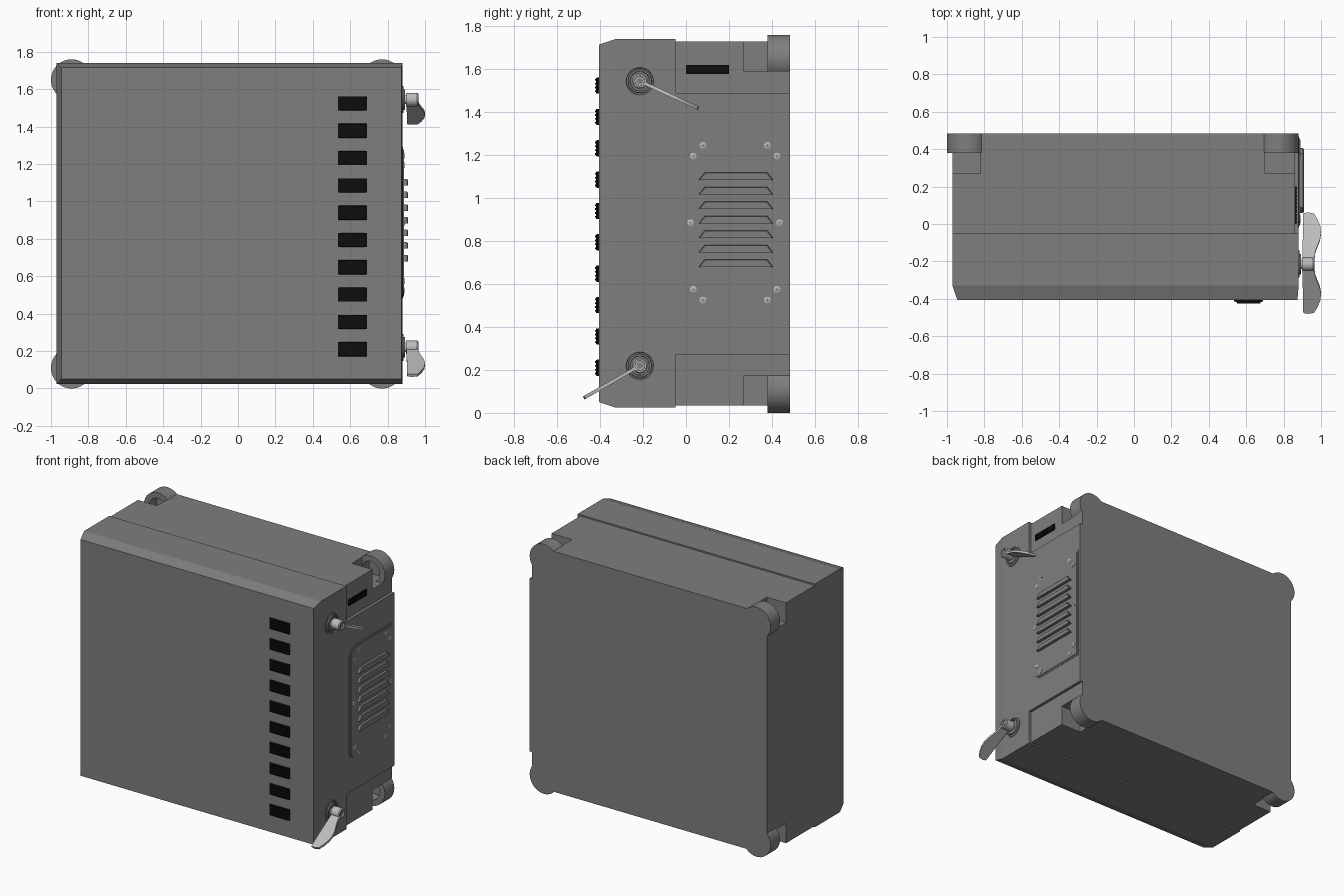
import bpy, bmesh, math
from mathutils import Vector

if "Cube" in bpy.data.objects:
    bpy.data.objects.remove(bpy.data.objects["Cube"])


def material(name, value):
    m = bpy.data.materials.new(name)
    m.use_nodes = True
    colour = (value, value, value, 1)
    m.diffuse_color = colour
    m.node_tree.nodes["Principled BSDF"].inputs["Base Color"].default_value = colour
    return m


GREY = material("enclosure grey", 0.21)
BLACK = material("vent black", 0.004)
METAL = material("light metal", 0.5)

# Maps a flat point and a height along an axis to 3D
PLACE = {
    "x": lambda a, b, h: Vector((h, a, b)),
    "y": lambda a, b, h: Vector((a, h, b)),
    "z": lambda a, b, h: Vector((b, a, h)),
}


def finish(name, bm, mat, smooth=False):
    bmesh.ops.recalc_face_normals(bm, faces=bm.faces)
    mesh = bpy.data.meshes.new(name)
    bm.to_mesh(mesh)
    bm.free()
    mesh.materials.append(mat)
    ob = bpy.data.objects.new(name, mesh)
    bpy.context.collection.objects.link(ob)
    if smooth:
        bpy.ops.object.select_all(action="DESELECT")
        ob.select_set(True)
        bpy.context.view_layer.objects.active = ob
        bpy.ops.object.shade_smooth_by_angle(angle=math.radians(35))
    return ob


def loft(name, rings, axis, mat, smooth=False):
    """Joins outlines given as (height, points) and caps both ends."""
    bm = bmesh.new()
    loops = [[bm.verts.new(PLACE[axis](a, b, h)) for a, b in pts] for h, pts in rings]
    n = len(loops[0])
    for low, high in zip(loops, loops[1:]):
        for i in range(n):
            j = (i + 1) % n
            bm.faces.new((low[i], low[j], high[j], high[i]))
    bm.faces.new(loops[0])
    bm.faces.new(loops[-1])
    return finish(name, bm, mat, smooth)


def prism(name, pts, axis, start, end, mat, smooth=False):
    return loft(name, [(start, pts), (end, pts)], axis, mat, smooth)


def rect(a0, a1, b0, b1):
    return [(a0, b0), (a1, b0), (a1, b1), (a0, b1)]


def circle(a, b, r, n=40):
    return [(a + r * math.cos(math.tau * i / n), b + r * math.sin(math.tau * i / n))
            for i in range(n)]


def turned(name, a, b, profile, axis, mat, n=40):
    """Turned part from (height, radius) steps."""
    return loft(name, [(h, circle(a, b, r, n)) for h, r in profile], axis, mat, True)


MID = 0.88           # mid height
LEFT, RIGHT = -0.97, 0.86
FACE = 0.88          # hardware side plane
BACK = 0.485

# Front cover with chamfered front edges
loft("front_cover", [
    (-0.05, rect(LEFT, FACE, 0.025, 1.74)),
    (-0.33, rect(LEFT, FACE, 0.025, 1.74)),
    (-0.405, rect(-0.945, 0.874, 0.05, 1.715)),
], "y", GREY)

# Rear body, stepped on the hardware side, with notched corners behind
step = [(RIGHT, 0.27), (FACE, 0.27), (FACE, 1.49), (RIGHT, 1.49)]
prism("body_middle", [(LEFT, 0.035), (RIGHT, 0.035)] + step
      + [(RIGHT, 1.73), (LEFT, 1.73)], "y", -0.05, 0.27, GREY)
prism("body_rear", [
    (-0.82, 0.035), (0.70, 0.035), (0.70, 0.175), (RIGHT, 0.175)] + step + [
    (RIGHT, 1.59), (0.70, 1.59), (0.70, 1.73), (-0.82, 1.73),
    (-0.82, 1.59), (LEFT, 1.59), (LEFT, 0.175), (-0.82, 0.175)],
    "y", 0.27, BACK, GREY)

# Hollow mounting lugs in the notches
for side, x in (("right", -0.89), ("left", 0.77)):
    for level, z in (("lower", 0.11), ("upper", 1.65)):
        turned(f"{level}_{side}_lug", x, z, [
            (0.46, 0.07), (0.38, 0.07), (0.38, 0.11), (BACK, 0.11)], "y", GREY)

# Ribbed black vents down the front
for i in range(10):
    z = 0.21 + i * 0.146
    loft(f"front_vent_{i + 1}", [
        (-0.40, rect(0.535, 0.69, z - 0.038, z + 0.038)),
        (-0.413, rect(0.535, 0.69, z - 0.038, z + 0.038)),
        (-0.419, rect(0.55, 0.675, z - 0.036, z + 0.036))], "y", BLACK)
    for k in range(4):
        c = z - 0.027 + k * 0.018
        prism(f"front_vent_{i + 1}_rib_{k + 1}", rect(0.55, 0.675, c - 0.004, c + 0.004),
              "y", -0.417, -0.424, BLACK)

# Side vent
prism("side_vent", rect(0.0, 0.2, 1.577, 1.62), "x", 0.855, 0.868, BLACK)
for k in range(10):
    y = 0.01 + k * 0.02
    prism(f"side_vent_rib_{k + 1}", rect(y - 0.004, y + 0.004, 1.58, 1.617),
          "x", 0.866, 0.871, BLACK)


# Louvre panel, rounded toward the front
def panel_outline(inset):
    y0, y1 = -0.02 + inset, 0.468 - inset
    z0, z1, r = 0.48 + inset, 1.29 - inset, 0.085 - inset
    pts = [(y1, z0), (y1, z1)]
    for cz, start in ((z1 - r, 90), (z0 + r, 180)):
        for i in range(9):
            t = math.radians(start + i * 11.25)
            pts.append((y0 + r + r * math.cos(t), cz + r * math.sin(t)))
    return pts


prism("panel_gasket", panel_outline(0), "x", FACE - 0.01, FACE + 0.003, GREY)
prism("louvre_panel", panel_outline(0.012), "x", FACE - 0.01, FACE + 0.007, GREY)
for i in range(7):
    z = 0.68 + i * 0.0675
    base = [(0.06, z), (0.405, z), (0.378, z + 0.035), (0.087, z + 0.035)]
    top = [(0.064, z), (0.401, z), (0.376, z + 0.031), (0.089, z + 0.031)]
    loft(f"louvre_{i + 1}", [(FACE, base), (0.903, base), (0.908, top)], "x", GREY)

# Panel screws with a cross recess
spots = [(dy, s * dz) for dy, dz in ((0.15, 0.36), (0.195, 0.31)) for s in (-1, 1)]
spots = [(s * dy, dz) for dy, dz in spots + [(0.207, 0)] for s in (-1, 1)]
for i, (dy, dz) in enumerate(spots):
    y, z = 0.229 + dy, 0.885 + dz
    turned(f"panel_screw_{i + 1}", y, z, [
        (FACE, 0.016), (0.889, 0.016), (0.891, 0.012)], "x", METAL, 16)
    for a, b in ((0.009, 0.002), (0.002, 0.009)):
        prism(f"panel_screw_{i + 1}_slot", rect(y - a, y + a, z - b, z + b),
              "x", 0.89, 0.8915, GREY)

# Latch handles: washer, hub and flat paddle lever
paddle = [(0, 0.90), (0.297, 0.905), (0.302, 0.93), (0.296, 0.962), (0.26, 0.982),
          (0.22, 0.996), (0.18, 1.0), (0.14, 0.994), (0.10, 0.979), (0.06, 0.967),
          (0, 0.965)]
for level, z, angle in (("upper", 1.545, -25), ("lower", 0.22, 210)):
    y = -0.215
    turned(f"{level}_latch_washer", y, z, [
        (FACE - 0.01, 0.072), (0.885, 0.072), (0.886, 0.064), (0.883, 0.062),
        (0.883, 0.056), (0.892, 0.054), (0.892, 0.046), (0.887, 0.044),
        (0.887, 0.02)], "x", GREY)
    turned(f"{level}_latch_hub", y, z, [
        (FACE, 0.025), (0.897, 0.025), (0.899, 0.036), (0.958, 0.036), (0.964, 0.031),
        (0.964, 0.023), (0.955, 0.022)], "x", METAL)
    turned(f"{level}_latch_pin", y, z, [(0.95, 0.015), (0.959, 0.015)], "x", GREY, 20)
    lever = prism(f"{level}_latch_lever", [(a + 0.02 * (a == 0), b) for a, b in paddle],
                  "z", -0.008, 0.008, METAL, True)
    lever.location = (0, y, z)
    lever.rotation_euler.x = math.radians(angle)
